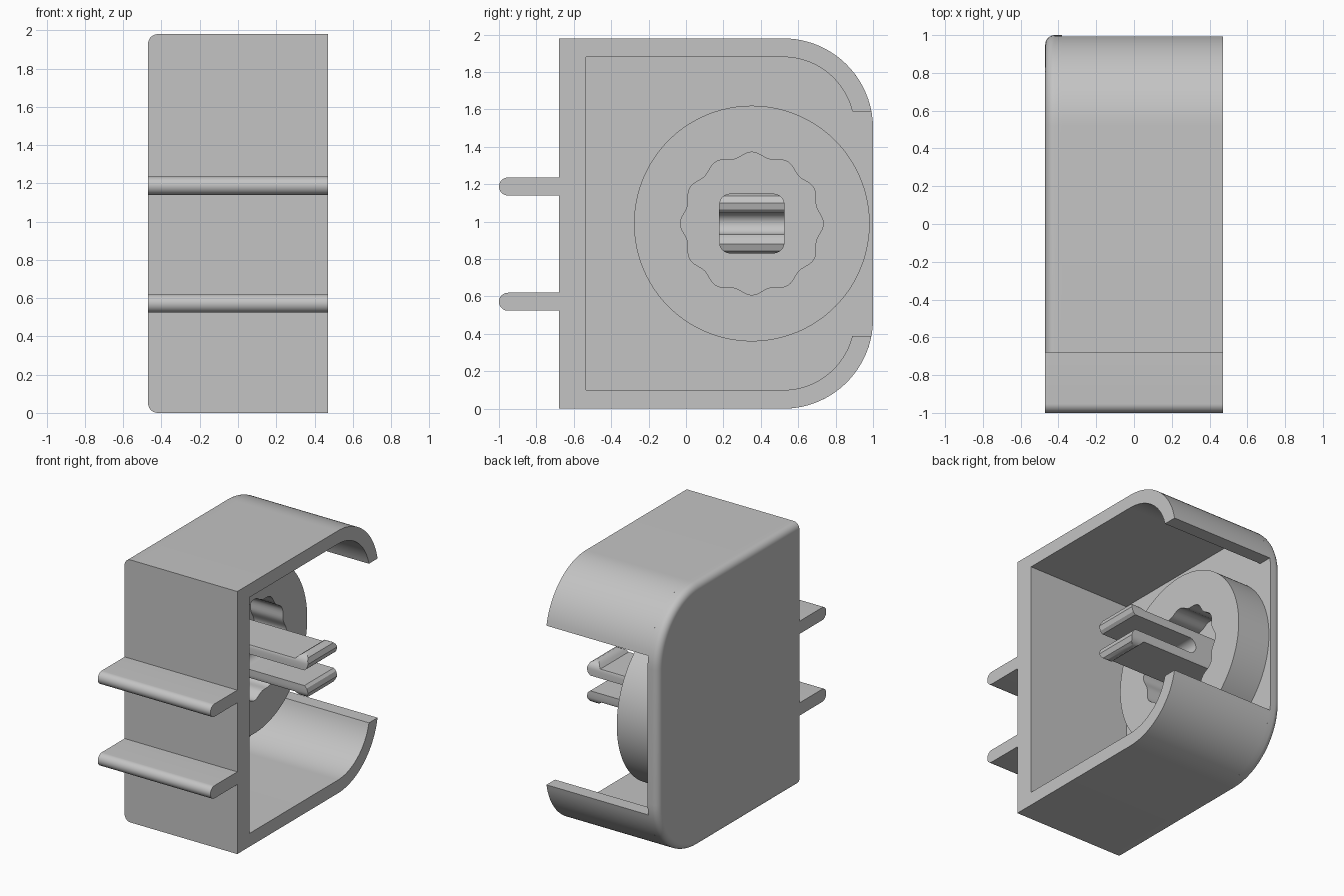
import bpy, bmesh
from math import sin, cos, pi, radians, asin

cube = bpy.data.objects.get("Cube")
if cube:
    bpy.data.objects.remove(cube)

GREY = (0.55, 0.55, 0.55, 1)
mat = bpy.data.materials.new("light_grey_plastic")
mat.use_nodes = True
mat.diffuse_color = GREY
mat.node_tree.nodes["Principled BSDF"].inputs["Base Color"].default_value = GREY

# Overall dimensions
HALF_X, FRONT, MID_Z = 0.47, -0.68, 0.99
FLOOR_X = -0.38                 # inner face of the closed side
CORNER_Y, RADIUS = 0.52, 0.48   # rounded back corners
WALL, FRONT_WALL = 0.1, 0.145
GAP = 0.6                       # half height of the back opening
HUB_Y = 0.352


def loft(name, rings, caps=True, angle=30):
    """Skin a list of equal-length 3D rings; cap the ends or close the loop."""
    bm = bmesh.new()
    vs = [[bm.verts.new(p) for p in ring] for ring in rings]
    pairs = list(zip(vs, vs[1:])) + ([] if caps else [(vs[-1], vs[0])])
    for a, b in pairs:
        for i in range(len(a)):
            j = (i + 1) % len(a)
            bm.faces.new((a[i], a[j], b[j], b[i]))
    if caps:
        bm.faces.new(vs[0])
        bm.faces.new(vs[-1])
    bmesh.ops.recalc_face_normals(bm, faces=bm.faces)
    me = bpy.data.meshes.new(name)
    bm.to_mesh(me)
    bm.free()
    me.materials.append(mat)
    ob = bpy.data.objects.new(name, me)
    bpy.context.collection.objects.link(ob)
    smooth(ob, angle)
    return ob


def smooth(ob, angle=30):
    bpy.ops.object.select_all(action='DESELECT')
    ob.select_set(True)
    bpy.context.view_layer.objects.active = ob
    bpy.ops.object.shade_smooth_by_angle(angle=radians(angle))


def at_x(x, yz):
    return [(x, y, z) for y, z in yz]


def extrude_x(name, yz, x0, x1):
    return loft(name, [at_x(x0, yz), at_x(x1, yz)])


def arc(cy, cz, r, a0, a1, n=20):
    return [(cy + r * cos(a0 + (a1 - a0) * i / n),
             cz + r * sin(a0 + (a1 - a0) * i / n)) for i in range(n + 1)]


def mirrored(upper):
    """Add the lower half of an outline given as (a, height above middle)."""
    return ([(a, MID_Z + h) for a, h in upper]
            + [(a, MID_Z - h) for a, h in reversed(upper)])


# Closed side panel with a rounded outer edge (front edge stays square)
def panel_outline(inset):
    r = RADIUS - inset
    return mirrored(arc(CORNER_Y, MID_Z - RADIUS, r, 0, pi / 2)
                    + [(FRONT, MID_Z - inset)])


FILLET = 0.05
rings = []
for i in range(9):
    a = i / 8 * pi / 2
    rings.append(at_x(-HALF_X + FILLET * (1 - sin(a)),
                      panel_outline(FILLET * (1 - cos(a)))))
loft("side_panel", [at_x(FLOOR_X, panel_outline(0))] + rings)

# Wrap-around wall, open at the back
corner_h = MID_Z - RADIUS
inner_r = RADIUS - WALL
outer = arc(CORNER_Y, corner_h, RADIUS, asin((GAP - corner_h) / RADIUS), pi / 2)
inner = arc(CORNER_Y, corner_h, inner_r, asin((GAP - corner_h) / inner_r), pi / 2)
outer_loop = mirrored(outer + [(FRONT, MID_Z)])
inner_loop = mirrored(inner + [(FRONT + FRONT_WALL, MID_Z - WALL)])
extrude_x("outer_wall", outer_loop + inner_loop[::-1], FLOOR_X, HALF_X)

# Two rounded fins on the front
FIN = 0.048
for label, z in (("lower", 0.572), ("upper", 1.188)):
    fin = arc(-1 + FIN, z, FIN, pi / 2, 3 * pi / 2) + [(FRONT, z - FIN), (FRONT, z + FIN)]
    extrude_x(label + "_front_fin", fin, -HALF_X, HALF_X)

# Hub ring with a twelve-lobed hole
N = 144
HUB_FACE = -0.11


def circle(radius_at):
    return [(HUB_Y + radius_at(t) * cos(t), MID_Z + radius_at(t) * sin(t))
            for t in (2 * pi * i / N for i in range(N))]


rim = circle(lambda t: 0.63)
lobes = circle(lambda t: 0.369 + 0.013 * cos(12 * t))
loft("hub_ring", [at_x(FLOOR_X, rim), at_x(HUB_FACE, rim),
                  at_x(HUB_FACE, lobes), at_x(FLOOR_X, lobes)], caps=False)

# Split snap clip in the hub: slotted profile trimmed to a rounded section
SLOT, ARM, BEAD = 0.0575, 0.125, 0.16
half = [(FLOOR_X, ARM), (0.35, ARM), (0.37, 0.148), (0.39, BEAD), (0.42, BEAD),
        (0.445, 0.147), (0.46, 0.11), (0.45, 0.075), (0.43, SLOT)]
half += arc(HUB_FACE + SLOT, 0, SLOT, pi / 2, pi * 0.98, 10)
clip_outline = mirrored(half)
WIDE = 0.175
clip = loft("snap_clip", [[(x, y, z) for x, z in clip_outline]
                          for y in (HUB_Y - WIDE, HUB_Y + WIDE)])
ROUND = 0.06
section = []
for k, (sy, sz) in enumerate(((1, 1), (-1, 1), (-1, -1), (1, -1))):
    section += arc(HUB_Y + sy * (WIDE - ROUND), MID_Z + sz * (BEAD - ROUND),
                   ROUND, k * pi / 2, (k + 1) * pi / 2, 6)
trimmer = extrude_x("clip_trimmer", section, -0.6, 0.6)
trimmer.hide_render = True
mod = clip.modifiers.new("trim", 'BOOLEAN')
mod.operation = 'INTERSECT'
mod.solver = 'EXACT'
mod.object = trimmer
bpy.ops.object.select_all(action='DESELECT')
clip.select_set(True)
bpy.context.view_layer.objects.active = clip
bpy.ops.object.modifier_apply(modifier=mod.name)
bpy.data.objects.remove(trimmer)
smooth(clip)
